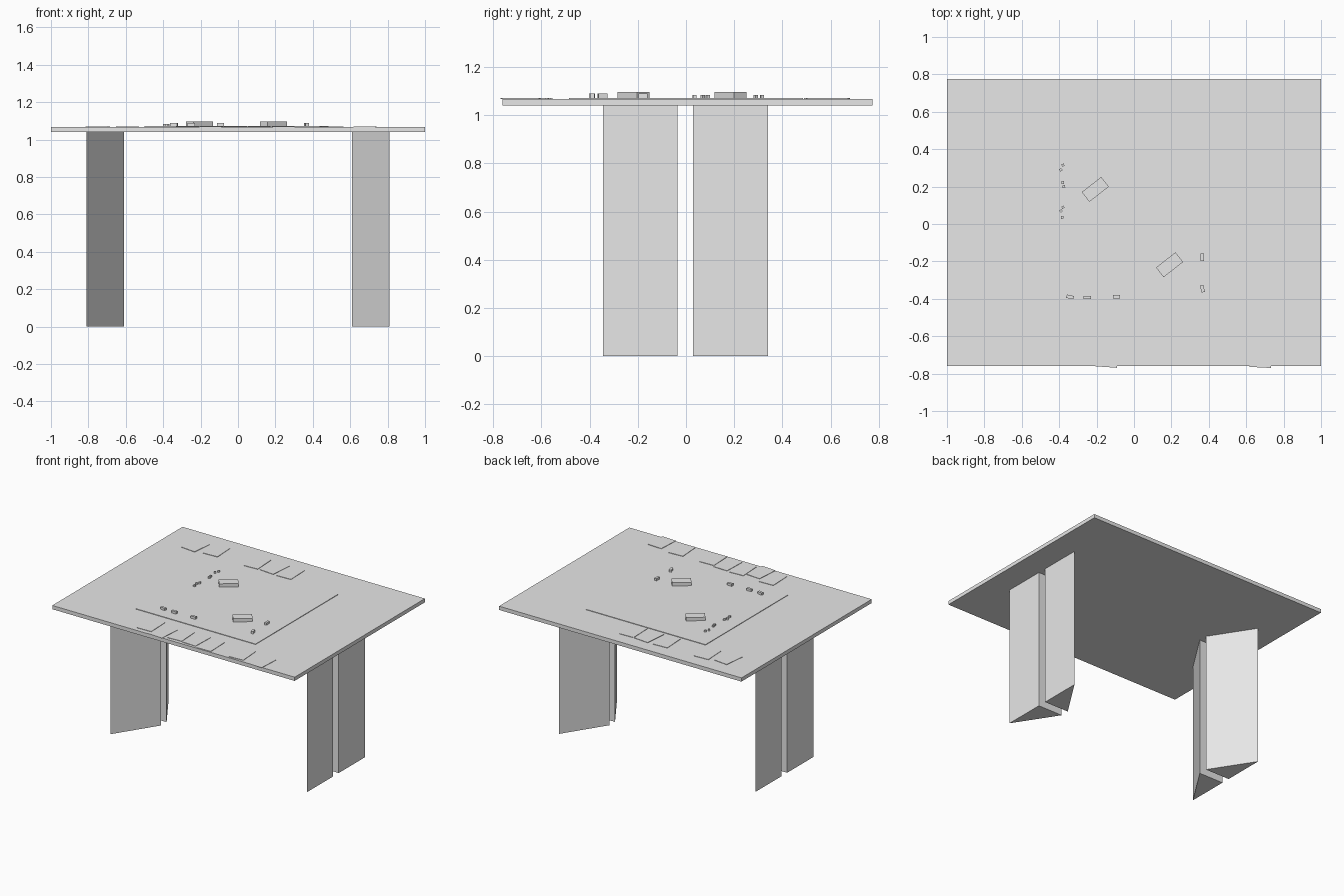
import bpy, bmesh
from math import radians
from mathutils import Matrix

cube = bpy.data.objects.get("Cube")
if cube:
    bpy.data.objects.remove(cube, do_unlink=True)

grey = bpy.data.materials.new("light_grey")
grey.use_nodes = True
grey.diffuse_color = (0.8, 0.8, 0.8, 1)
grey.node_tree.nodes["Principled BSDF"].inputs["Base Color"].default_value = (0.8, 0.8, 0.8, 1)

TABLE_BOTTOM, TABLE_TOP, MAT_TOP = 1.04, 1.068, 1.072


def finish(name, bm):
    bmesh.ops.recalc_face_normals(bm, faces=bm.faces)
    mesh = bpy.data.meshes.new(name)
    bm.to_mesh(mesh)
    bm.free()
    mesh.materials.append(grey)
    obj = bpy.data.objects.new(name, mesh)
    bpy.context.collection.objects.link(obj)
    return obj


def box(name, x, y, z, size, angle=0):
    """Box resting on height z."""
    bm = bmesh.new()
    bmesh.ops.create_cube(bm, size=1)
    bm.transform(Matrix.Translation((0, 0, 0.5)))
    bm.transform(Matrix.Diagonal((*size, 1)))
    obj = finish(name, bm)
    obj.location = (x, y, z)
    obj.rotation_euler.z = radians(angle)
    return obj


def leg(name, sx, corners):
    """Upright triangular prism."""
    bm = bmesh.new()
    face = bm.faces.new([bm.verts.new((sx * x, y, 0)) for x, y in corners])
    top = bmesh.ops.extrude_face_region(bm, geom=[face])["geom"]
    verts = [v for v in top if isinstance(v, bmesh.types.BMVert)]
    bmesh.ops.translate(bm, verts=verts, vec=(0, 0, TABLE_BOTTOM))
    finish(name, bm)


# Table top and playing mat
box("table_top", 0, 0.007, TABLE_BOTTOM, (2, 1.535, TABLE_TOP - TABLE_BOTTOM))
box("playing_mat", -0.008, 0, TABLE_TOP, (0.985, 0.97, MAT_TOP - TABLE_TOP))

# Paired wedge legs, tapering towards the middle of the table
for side, sx in (("left", 1), ("right", -1)):
    leg(side + "_front_leg", sx, [(0.81, -0.345), (0.81, -0.035), (0.61, -0.035)])
    leg(side + "_back_leg", sx, [(0.81, 0.34), (0.81, 0.03), (0.61, 0.03)])

# Card decks on the mat
for x, y in ((-0.207, 0.185), (0.19, -0.218)):
    box("card_deck", x, y, MAT_TOP, (0.132, 0.066, 0.025), 38)

# Loose cards along the front edge
for i, (y, angle) in enumerate([(-0.64, 2), (-0.68, -4), (-0.65, 3), (-0.655, -2), (-0.67, 2)]):
    box("front_card", -0.27 + i * 0.128, y, TABLE_TOP, (0.115, 0.17, 0.003), angle)
for x, y, angle in ((0.5, -0.665, 4), (0.68, -0.687, -3)):
    box("front_spare_card", x, y, TABLE_TOP, (0.115, 0.16, 0.003), angle)

# Loose cards along the back edge
for x, y, angle in ((-0.255, 0.59, 3), (-0.11, 0.59, -5), (0.025, 0.585, 2)):
    box("back_card", x, y, TABLE_TOP, (0.115, 0.17, 0.003), angle)
for x, y, angle in ((-0.75, 0.575, -6), (-0.59, 0.59, 3)):
    box("back_spare_card", x, y, TABLE_TOP, (0.115, 0.16, 0.003), angle)

# Small tokens
for x, y, angle in ((-0.38, 0.315, 20), (-0.392, 0.29, 35), (-0.38, 0.222, 0), (-0.375, 0.2, 10),
                    (-0.38, 0.09, 25), (-0.39, 0.07, 40), (-0.383, 0.035, 5)):
    box("small_token", x, y, MAT_TOP, (0.014, 0.014, 0.012), angle)

# Larger tokens
for x, y, angle in ((-0.342, -0.39, -12), (-0.25, -0.393, 0), (-0.093, -0.388, 0),
                    (0.364, -0.178, 90), (0.366, -0.346, 105)):
    box("large_token", x, y, MAT_TOP, (0.038, 0.018, 0.017), angle)
